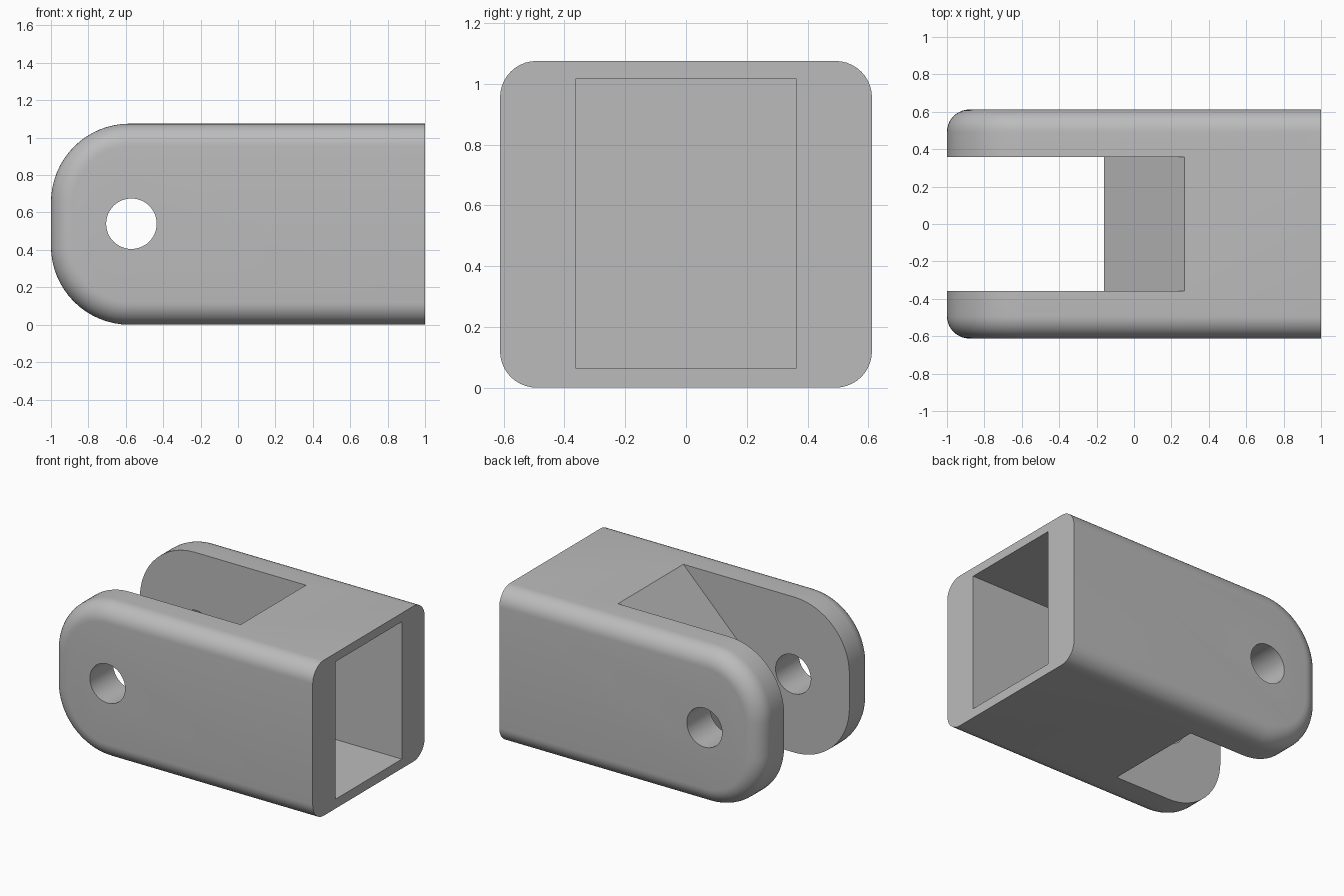
import bpy, bmesh, math

if "Cube" in bpy.data.objects:
    bpy.data.objects.remove(bpy.data.objects["Cube"], do_unlink=True)

HEIGHT, HALF_Y, NOSE_R, EDGE_R, STEPS = 1.075, 0.612, 0.42, 0.12, 10

grey = bpy.data.materials.new("plain grey")
grey.use_nodes = True
colour = (0.5, 0.5, 0.5, 1)
grey.diffuse_color = colour
grey.node_tree.nodes["Principled BSDF"].inputs["Base Color"].default_value = colour


def loft(name, rings):
    """Skin matching rings of points and cap both ends."""
    bm = bmesh.new()
    loops = [[bm.verts.new(p) for p in ring] for ring in rings]
    for a, b in zip(loops, loops[1:]):
        for i in range(len(a)):
            j = (i + 1) % len(a)
            bm.faces.new((a[i], a[j], b[j], b[i]))
    bm.faces.new(loops[0])
    bm.faces.new(loops[-1])
    bmesh.ops.recalc_face_normals(bm, faces=bm.faces)
    mesh = bpy.data.meshes.new(name)
    bm.to_mesh(mesh)
    bm.free()
    mesh.materials.append(grey)
    obj = bpy.data.objects.new(name, mesh)
    bpy.context.collection.objects.link(obj)
    return obj


def prism(name, outline, half_y):
    """Extrude an x-z outline along y."""
    return loft(name, [[(x, y, z) for x, z in outline] for y in (-half_y, half_y)])


def side_ring(y, inset):
    """Side outline with a round-cornered nose, pulled in by inset."""
    r = NOSE_R - inset
    pts = [(1, y, inset), (1, y, HEIGHT - inset)]
    for cz, start in ((HEIGHT - NOSE_R, 90), (NOSE_R, 180)):
        for i in range(17):
            a = math.radians(start + 90 * i / 16)
            pts.append((NOSE_R - 1 + r * math.cos(a), y, cz + r * math.sin(a)))
    return pts


# Body: outer rim rounded along both sides
rim = []
for i in range(STEPS + 1):
    a = math.pi / 2 * i / STEPS
    rim.append((HALF_Y - EDGE_R + EDGE_R * math.cos(a), EDGE_R * (1 - math.sin(a))))
rings = [side_ring(-y, d) for y, d in rim] + [side_ring(y, d) for y, d in reversed(rim)]
body = loft("clevis_body", rings)

# Fork slot with a sloped upper back wall
slot = prism("fork_slot_cutter",
             [(-1.2, -0.1), (-0.16, -0.1), (-0.16, 0.645),
              (0.27, HEIGHT), (0.27, 1.2), (-1.2, 1.2)], 0.357)

# Rectangular socket in the end
socket = prism("socket_cutter",
               [(0.33, 0.065), (1.1, 0.065), (1.1, 1.015), (0.33, 1.015)], 0.363)

# Pin hole through both arms
turns = [2 * math.pi * i / 48 for i in range(48)]
hole = prism("pin_hole_cutter",
             [(-0.57 + 0.135 * math.cos(a), 0.54 + 0.135 * math.sin(a)) for a in turns], 0.8)

bpy.context.view_layer.objects.active = body
body.select_set(True)
for cutter in (slot, socket, hole):
    mod = body.modifiers.new(cutter.name, "BOOLEAN")
    mod.operation = "DIFFERENCE"
    mod.solver = "EXACT"
    mod.object = cutter
    bpy.ops.object.modifier_apply(modifier=mod.name)
    bpy.data.objects.remove(cutter, do_unlink=True)

bpy.ops.object.shade_smooth_by_angle(angle=math.radians(30))
